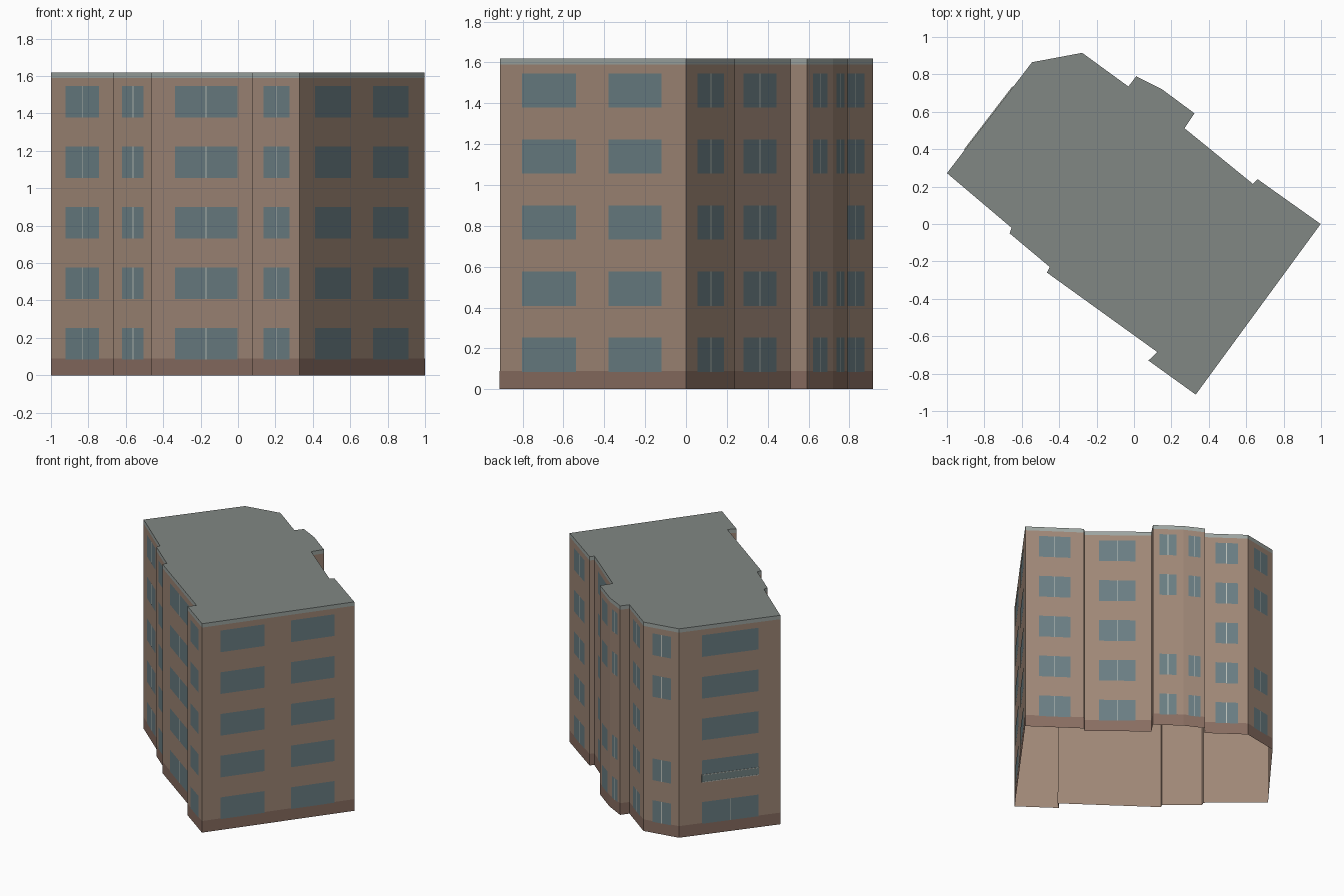
import bpy, bmesh
from mathutils import Vector

if "Cube" in bpy.data.objects:
    bpy.data.objects.remove(bpy.data.objects["Cube"])

HEIGHT, PLINTH, COPING = 1.62, 0.09, 1.59
SILL, STOREY, WIN_H = 0.085, 0.3235, 0.168

# Footprint, counter-clockwise from the front corner
PLAN = [(0.33, -0.912), (0.998, 0.0), (0.66, 0.24), (0.635, 0.215),
        (0.27, 0.512), (0.323, 0.592), (0.15, 0.72), (0.012, 0.79),
        (-0.03, 0.735), (-0.277, 0.915), (-0.545, 0.865), (-1.0, 0.272),
        (-0.655, -0.02), (-0.665, -0.05), (-0.45, -0.23), (-0.465, -0.26),
        (0.125, -0.685), (0.077, -0.73)]


def material(name, rgb):
    m = bpy.data.materials.new(name)
    m.diffuse_color = (*rgb, 1)
    m.use_nodes = True
    m.node_tree.nodes["Principled BSDF"].inputs["Base Color"].default_value = m.diffuse_color
    return m


BRICK = material("brick", (0.35, 0.245, 0.185))
BASE = material("plinth_brick", (0.25, 0.155, 0.12))
ROOF = material("roof_grey", (0.22, 0.245, 0.23))
TRIM = material("pale_trim", (0.34, 0.38, 0.36))
GUARD = material("guard_glass", (0.17, 0.23, 0.23))
GLASS = material("glass", (0.145, 0.21, 0.23))
FRAME = material("window_frame", (0.50, 0.53, 0.49))


def finish(bm, name, mat):
    mesh = bpy.data.meshes.new(name)
    bm.to_mesh(mesh)
    bm.free()
    mesh.materials.append(mat)
    obj = bpy.data.objects.new(name, mesh)
    bpy.context.collection.objects.link(obj)


def on_wall(wall, t, z, out):
    """Point at fraction t along a wall, pushed outward."""
    a = Vector(PLAN[wall])
    b = Vector(PLAN[(wall + 1) % len(PLAN)])
    d = (b - a).normalized()
    p = a.lerp(b, t) + Vector((d.y, -d.x)) * out
    return (p.x, p.y, z)


def panel(bm, wall, t0, t1, z0, z1, out):
    bm.faces.new([bm.verts.new(on_wall(wall, t, z, out))
                  for t, z in ((t0, z0), (t1, z0), (t1, z1), (t0, z1))])


def wall_band(name, z0, z1, out, mat):
    bm = bmesh.new()
    for wall in range(len(PLAN)):
        panel(bm, wall, 0, 1, z0, z1, out)
    bmesh.ops.remove_doubles(bm, verts=bm.verts, dist=0.00001)
    finish(bm, name, mat)


def wall_box(name, wall, t0, t1, z0, z1, out, mat):
    bm = bmesh.new()
    ring = [[bm.verts.new(on_wall(wall, t, z, o))
             for t, z in ((t0, z0), (t1, z0), (t1, z1), (t0, z1))]
            for o in (0.0, out)]
    bm.faces.new(ring[0][::-1])
    bm.faces.new(ring[1])
    for i in range(4):
        j = (i + 1) % 4
        bm.faces.new((ring[0][i], ring[0][j], ring[1][j], ring[1][i]))
    bmesh.ops.recalc_face_normals(bm, faces=bm.faces)
    finish(bm, name, mat)


# Shell, open underneath, with the plinth as a thin facing on the brick
wall_band("brick_walls", 0, COPING, 0, BRICK)
wall_band("plinth", 0, PLINTH, 0.001, BASE)
wall_band("coping", COPING, HEIGHT, 0, TRIM)
roof = bmesh.new()
roof.faces.new([roof.verts.new((x, y, HEIGHT)) for x, y in PLAN])
finish(roof, "roof", ROOF)

# Windows: wall index, start, end, storeys, storeys with a centre mullion
ALL, SKIP_MID = (0, 1, 2, 3, 4), (0, 1, 3, 4)
WINDOWS = [("right_a", 0, 0.12, 0.41, ALL, ()),
           ("right_b", 0, 0.585, 0.87, ALL, ()),
           ("back_end", 1, 0.23, 0.77, ALL, ALL),
           ("back_centre", 3, 0.22, 0.76, ALL, ALL),
           ("bay_wide", 5, 0.22, 0.77, SKIP_MID, SKIP_MID),
           ("bay_narrow", 6, 0.22, 0.78, SKIP_MID, SKIP_MID),
           ("back_far", 8, 0.25, 0.77, ALL, ALL),
           ("back_corner", 9, 0.25, 0.78, SKIP_MID, SKIP_MID),
           ("left", 10, 0.225, 0.785, ALL, (0,)),
           ("front_far", 11, 0.23, 0.75, ALL, ALL),
           ("front_step", 13, 0.22, 0.755, ALL, ALL),
           ("front_wide", 15, 0.22, 0.785, ALL, ALL),
           ("front_near", 17, 0.235, 0.785, ALL, ALL)]

for name, wall, t0, t1, floors, split in WINDOWS:
    glass, bars = bmesh.new(), bmesh.new()
    length = (Vector(PLAN[(wall + 1) % len(PLAN)]) - Vector(PLAN[wall])).length
    mid, half = (t0 + t1) / 2, 0.003 / length
    for f in floors:
        z = SILL + f * STOREY
        panel(glass, wall, t0, t1, z, z + WIN_H, 0.002)
        if f in split:
            panel(bars, wall, mid - half, mid + half, z, z + WIN_H, 0.003)
    finish(glass, name + "_windows", GLASS)
    if split:
        finish(bars, name + "_mullions", FRAME)
    else:
        bars.free()

# Shallow balcony guard on the left wall, second storey
wall_box("balcony_guard", 10, 0.225, 0.79, 0.41, 0.46, 0.004, GUARD)
wall_box("balcony_top_rail", 10, 0.225, 0.79, 0.46, 0.465, 0.005, FRAME)
wall_box("balcony_bottom_rail", 10, 0.225, 0.79, 0.405, 0.41, 0.005, FRAME)
